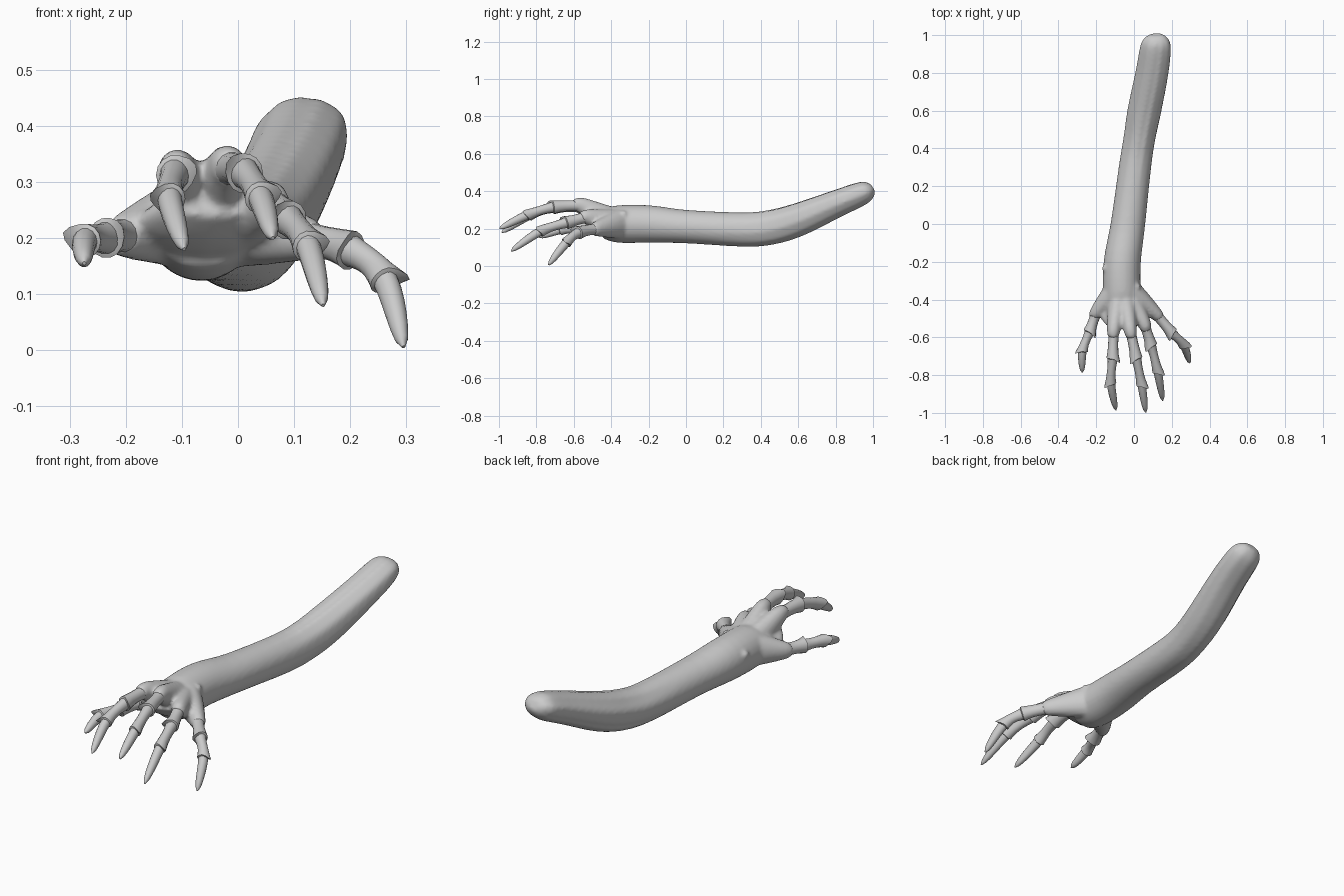
import bpy, bmesh, math, random
from mathutils import Vector

if "Cube" in bpy.data.objects:
    bpy.data.objects.remove(bpy.data.objects["Cube"])

random.seed(4)
UP = Vector((0, 0, 1))


def spline(pts, steps):
    """Catmull-Rom through tuples of any length."""
    pts = [Vector(p) for p in pts]
    out = []
    for i in range(len(pts) - 1):
        p0, p1 = pts[max(i - 1, 0)], pts[i]
        p2, p3 = pts[i + 1], pts[min(i + 2, len(pts) - 1)]
        for s in range(steps):
            t = s / steps
            out.append(0.5 * (2 * p1 + (p2 - p0) * t + (2 * p0 - 5 * p1 + 4 * p2 - p3) * t * t
                              + (3 * p1 - p0 - 3 * p2 + p3) * t ** 3))
    return out + [pts[-1]]


def loft(bm, rings, sides=16, groove=None, spur=None):
    """Closed tube through rows of x, y, z, side radius, upright radius."""
    rows = []
    for i, r in enumerate(rings):
        c = Vector(r[:3])
        t = (Vector(rings[min(i + 1, len(rings) - 1)][:3]) - Vector(rings[max(i - 1, 0)][:3])).normalized()
        side = t.cross(UP).normalized()
        nor = side.cross(t)
        row = []
        for k in range(sides):
            a = 2 * math.pi * k / sides
            g = 1 + groove(k, c.y) if groove else 1
            p = c + side * (r[3] * g * math.cos(a)) + nor * (r[4] * g * math.sin(a))
            if spur and i == spur[0]:
                w = max(0, math.cos(a - spur[1])) ** 4
                p += (t + (side * math.cos(spur[1]) + nor * math.sin(spur[1])) * 0.5) * spur[2] * w
            row.append(bm.verts.new(p))
        rows.append(row)
    faces = []
    for a, b in zip(rows, rows[1:]):
        for k in range(sides):
            j = (k + 1) % sides
            faces.append(bm.faces.new((a[k], a[j], b[j], b[k])))
    faces += [bm.faces.new(rows[0]), bm.faces.new(rows[-1])]
    bmesh.ops.recalc_face_normals(bm, faces=faces)


def finish(bm, name):
    me = bpy.data.meshes.new(name)
    bm.to_mesh(me)
    bm.free()
    ob = bpy.data.objects.new(name, me)
    bpy.context.collection.objects.link(ob)
    return ob


# Forearm with long creases toward the upper end
ARM = [(.118, 1.0, .418, .03, .02), (.118, .985, .41, .058, .042), (.115, .94, .39, .08, .062),
       (.095, .8, .333, .086, .073), (.055, .6, .25, .088, .088), (.028, .45, .208, .083, .092),
       (.005, .3, .196, .085, .091), (-.032, 0, .211, .091, .089), (-.062, -.2, .225, .098, .1),
       (-.065, -.36, .225, .1, .1), (-.06, -.44, .228, .1, .08)]
crease = [random.choice((0, 0, .03, -.05)) for _ in range(32)]


def arm_groove(k, y):
    return crease[k] * min(1, max(0, (y - .15) / .35))


bm = bmesh.new()
loft(bm, spline(ARM, 4), 32, arm_groove)

# Finger joints from the knuckle to the claw tip: x, y, z
FINGERS = {
    "outer_finger": [(-.2, -.47, .205), (-.235, -.57, .2), (-.272, -.67, .195), (-.274, -.785, .155)],
    "second_finger": [(-.108, -.56, .318), (-.113, -.71, .312), (-.122, -.84, .27), (-.096, -.985, .18)],
    "middle_finger": [(-.02, -.56, .325), (.012, -.71, .315), (.04, -.85, .272), (.062, -.997, .2)],
    "fourth_finger": [(.055, -.53, .262), (.09, -.64, .232), (.125, -.78, .185), (.152, -.935, .08)],
    "thumb": [(.115, -.475, .2), (.2, -.575, .178), (.262, -.64, .125), (.295, -.735, .006)],
}

# Palm bones fanning from the wrist
for name, pts in FINGERS.items():
    k = Vector(pts[0])
    w = Vector((-.065 + (k.x + .065) * .3, -.36, .225))
    n = Vector(pts[1])
    mid = w.lerp(k, .5)
    end = k.lerp(n, .25)
    loft(bm, spline([(*w, .06, .08), (*mid, .05, .062), (*k, .036, .042), (*end, .029, .032)], 4))

# Low web between the bones, and small wrist knobs
loft(bm, spline([(-.06, -.38, .215, .1, .075), (-.06, -.46, .225, .125, .05), (-.045, -.53, .265, .09, .03)], 4))
for x, y, z, r in [(.012, -.335, .275, .024), (-.152, -.235, .26, .02)]:
    ret = bmesh.ops.create_icosphere(bm, subdivisions=2, radius=r)
    bmesh.ops.translate(bm, verts=ret["verts"], vec=(x, y, z))

arm = finish(bm, "arm_and_palm")
m = arm.modifiers.new("blend", 'REMESH')
m.mode = 'VOXEL'
m.voxel_size = 0.009
m.use_smooth_shade = True
m = arm.modifiers.new("soften", 'SMOOTH')
m.factor = 0.5
m.iterations = 5

# Fingers: flared overlapping segments, each with a spur, ending in a claw
for name, pts in FINGERS.items():
    bm = bmesh.new()
    curve = spline(pts, 6)
    outward = math.pi * (.8 if pts[-1][0] > 0 else .2)
    if name in ("second_finger", "outer_finger"):
        outward = math.pi * .15
    for s in range(3):
        seg = curve[s * 6:s * 6 + 7]
        r0 = (.034, .029, .024)[s]
        rings = []
        for i, p in enumerate(seg):
            f = i / 6
            if s < 2:
                r = r0 * (1 - .18 * math.sin(math.pi * f)) * (1 + .06 * f)
            else:
                r = r0 * math.sqrt(max(.02, 1 - f ** 1.8))
            rings.append((*p, r * .92, r))
        if s < 2:
            p, d = seg[-1], (seg[-1] - seg[-2]).normalized()
            rings.append((*(p + d * .008), r0 * .6, r0 * .6))
        loft(bm, rings, 14, spur=(6, outward if s else math.pi - outward, .022) if s < 2 else None)
    ob = finish(bm, name)
    bpy.context.view_layer.objects.active = ob
    bpy.ops.object.select_all(action='DESELECT')
    ob.select_set(True)
    bpy.ops.object.shade_smooth_by_angle(angle=math.radians(45))
